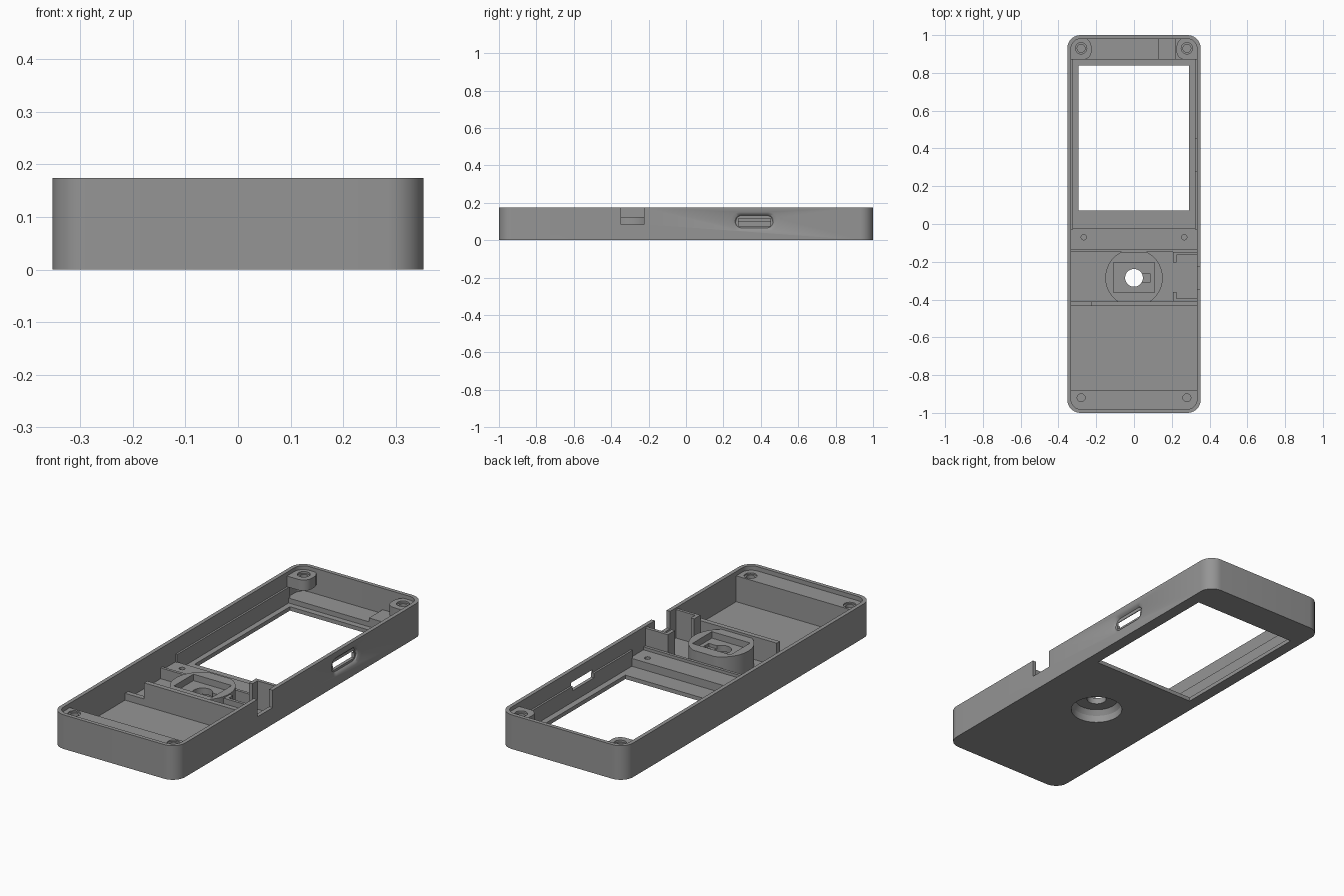
import bpy, bmesh, math

cube = bpy.data.objects.get("Cube")
if cube:
    bpy.data.objects.remove(cube)

gray = bpy.data.materials.new("plastic_gray")
gray.use_nodes = True
color = (0.3, 0.3, 0.3, 1)
gray.diffuse_color = color
gray.node_tree.nodes["Principled BSDF"].inputs["Base Color"].default_value = color


def loft(name, rings):
    """Solid through matching rings of 3D points, capped at both ends."""
    bm = bmesh.new()
    loops = [[bm.verts.new(p) for p in ring] for ring in rings]
    n = len(loops[0])
    for a, b in zip(loops, loops[1:]):
        for i in range(n):
            j = (i + 1) % n
            bm.faces.new((a[i], a[j], b[j], b[i]))
    bm.faces.new(loops[0][::-1])
    bm.faces.new(loops[-1])
    bmesh.ops.recalc_face_normals(bm, faces=bm.faces)
    mesh = bpy.data.meshes.new(name)
    bm.to_mesh(mesh)
    bm.free()
    mesh.materials.append(gray)
    obj = bpy.data.objects.new(name, mesh)
    bpy.context.collection.objects.link(obj)
    return obj


def prism(name, pts, z0, z1):
    return loft(name, [[(x, y, z) for x, y in pts] for z in (z0, z1)])


def rect(x0, x1, y0, y1, radii=(0, 0, 0, 0), steps=10):
    """Outline with a radius per corner, counter-clockwise from (x0, y0)."""
    pts = []
    corners = [(x0, y0, 1, 1), (x1, y0, -1, 1), (x1, y1, -1, -1), (x0, y1, 1, -1)]
    for k, ((x, y, sx, sy), r) in enumerate(zip(corners, radii)):
        if not r:
            pts.append((x, y))
            continue
        for i in range(steps + 1):
            a = math.pi * (1 + k / 2 + i / steps / 2)
            pts.append((x + sx * r + r * math.cos(a), y + sy * r + r * math.sin(a)))
    return pts


def box(name, x0, x1, y0, y1, z0, z1):
    return prism(name, rect(x0, x1, y0, y1), z0, z1)


def circle(x, y, r, n=40):
    return [(x + r * math.cos(math.tau * i / n), y + r * math.sin(math.tau * i / n))
            for i in range(n)]


def cut(targets, cutter):
    cutter.hide_render = True
    cutter.hide_set(True)
    for t in targets:
        mod = t.modifiers.new(cutter.name, "BOOLEAN")
        mod.operation = "DIFFERENCE"
        mod.solver = "EXACT"
        mod.object = cutter


parts = []

# Open tray with rounded corners and a screen window
H = 0.174
shell = prism("shell", rect(-0.353, 0.353, -1, 1, (0.07,) * 4), 0, H)
cut([shell], prism("cavity_cutter", rect(-0.333, 0.333, -0.98, 0.98, (0.05,) * 4), 0.02, 0.3))
cut([shell], box("window_cutter", -0.295, 0.292, 0.072, 0.84, -0.1, 0.1))
parts.append(shell)

# Ledges at both ends
front_ledge = prism("front_ledge", rect(-0.34, 0.34, -0.99, -0.88, (0.055, 0.055, 0, 0)), 0.01, 0.152)
back_ledge = prism("back_ledge", rect(-0.34, 0.34, 0.87, 0.99, (0, 0, 0.055, 0.055)), 0.01, 0.045)
back_pad = box("back_ledge_pad", 0.13, 0.22, 0.87, 0.985, 0.03, 0.065)
parts += [front_ledge, back_ledge, back_pad]

# Screw posts, countersunk holes, side rails and crossbar
crossbar = box("crossbar", -0.34, 0.34, -0.133, -0.025, 0.01, 0.06)
crossbar_lip = box("crossbar_lip", -0.34, 0.34, -0.148, -0.133, 0.01, 0.075)
parts += [crossbar, crossbar_lip]
rails = {}
for side, s in (("right", -1), ("left", 1)):
    x0, x1 = sorted((s * 0.225, s * 0.34))
    radii = (0, 0.045, 0.055, 0) if s < 0 else (0.045, 0, 0, 0.055)
    radii = (radii[0], radii[1], 0.055, 0.055)
    post = prism(side + "_back_post", rect(x0, x1, 0.87, 0.99, radii), 0.1, 0.155)
    for y, target in ((0.93, post), (-0.92, front_ledge)):
        cut([target], prism(side + "_recess_cutter", circle(s * 0.28, y, 0.03, 32), 0.145, 0.2))
        cut([target], prism(side + "_screw_cutter", circle(s * 0.28, y, 0.021, 32), 0.08, 0.2))
    cut([crossbar], prism(side + "_pin_cutter", circle(s * 0.266, -0.07, 0.014, 24), 0.03, 0.1))
    x0, x1 = sorted((s * 0.323, s * 0.34))
    rails[side] = box(side + "_rail", x0, x1, -0.03, 0.88, 0.01, 0.1)
    parts += [post, rails[side]]

# Cross wall, low at its right end
parts.append(box("cross_wall", -0.225, 0.34, -0.435, -0.41, 0.01, 0.137))
parts.append(box("cross_wall_low_end", -0.34, -0.225, -0.435, -0.41, 0.01, 0.055))

# Button hub: trimmed disc with a pocket, a hole and a dish underneath
CY = -0.285
outline = [(x, min(max(y, -0.415), -0.147)) for x, y in circle(0, CY, 0.152, 64)]
hub = prism("button_hub", outline, 0.01, 0.125)
cut([hub], box("pocket_cutter", -0.108, 0.108, -0.363, -0.205, 0.092, 0.2))
cut([hub], box("notch_cutter", 0.03, 0.087, -0.308, -0.265, 0.075, 0.2))
cut([hub], prism("hole_cutter", circle(0, CY, 0.047), -0.1, 0.2))
dish = loft("dish_cutter", [[(x, y, z) for x, y in circle(0, CY, r, 48)]
                            for z, r in ((-0.02, 0.125), (0.035, 0.122), (0.06, 0.105))])
cut([shell, hub], dish)
parts.append(hub)

# Switch cage: two L brackets beside the left wall
for name, ya, yb, yc in (("back", -0.165, -0.148, -0.205), ("front", -0.41, -0.395, -0.36)):
    parts.append(box(name + "_switch_wall", 0.206, 0.34, ya, yb, 0.01, 0.165))
    y0, y1 = (yc, ya) if name == "back" else (yb, yc)
    parts.append(box(name + "_switch_return", 0.206, 0.225, y0, y1, 0.01, 0.165))

# Switch notch and tapered port opening in the left wall
cut([shell], box("switch_cutter", 0.31, 0.4, -0.348, -0.225, 0.085, 0.3))
cut([shell, rails["left"]], box("port_cutter", 0.3, 0.4, 0.28, 0.452, 0.077, 0.115))
rings = []
for x, w, h in ((0.36, 0.125, 0.05), (0.353, 0.125, 0.05), (0.346, 0.105, 0.038), (0.337, 0.098, 0.032)):
    rings.append([(x, y, z) for y, z in
                  rect(0.365 - w, 0.365 + w, 0.1 - h, 0.1 + h, (h * 0.98,) * 4)])
cut([shell], loft("port_recess_cutter", rings))

# Smooth the rounded walls, keep edges sharp
bpy.ops.object.select_all(action="DESELECT")
for p in parts:
    p.select_set(True)
bpy.context.view_layer.objects.active = shell
bpy.ops.object.convert(target="MESH")
bpy.ops.object.shade_smooth_by_angle(angle=math.radians(30))
